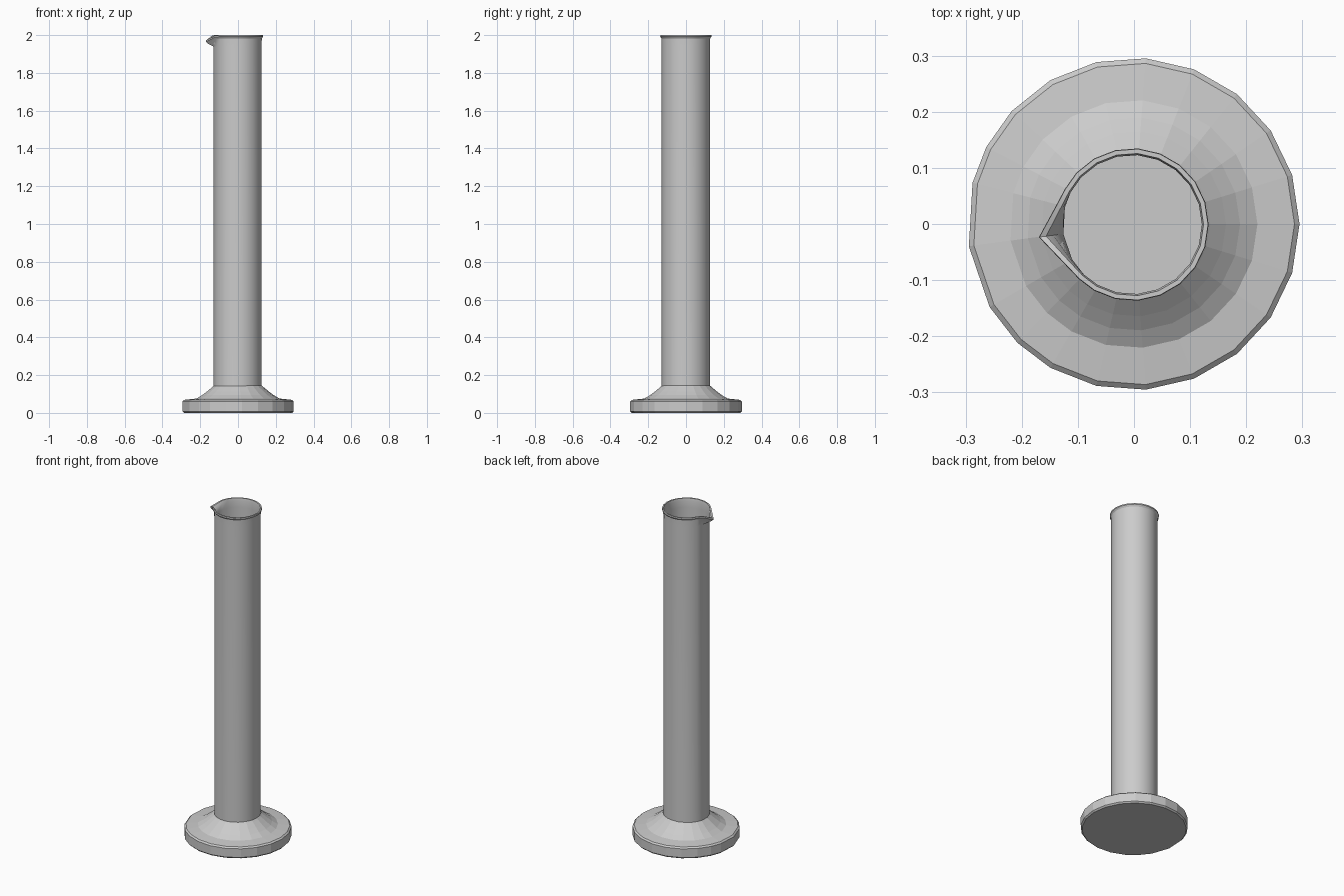
import bpy, bmesh, math

if "Cube" in bpy.data.objects:
    bpy.data.objects.remove(bpy.data.objects["Cube"])

# Shared column angles: 21 sides, slightly uneven around the spout
STEP = 360 / 21
ANGLES = [STEP * k for k in range(-7, 9)] + [152.4, 165.6, 187.7, 210, 225.7]
SPOUT = 18


def lathe(name, rings, center, cap_start=False, cap_end=False, smooth=None):
    """Rings are (radius, z) or (radius, z, spout_radius, spout_z)."""
    bm = bmesh.new()
    rows = []
    for ring in rings:
        row = []
        for i, deg in enumerate(ANGLES):
            r, z = ring[:2]
            if len(ring) == 4:
                w = {0: 1.0, 1: 0.12}.get(abs(i - SPOUT), 0.0)
                r += (ring[2] - r) * w
                z += (ring[3] - z) * w
            a = math.radians(deg)
            row.append(bm.verts.new((center[0] + r * math.cos(a),
                                     center[1] + r * math.sin(a), z)))
        rows.append(row)
    n = len(ANGLES)
    for lo, hi in zip(rows, rows[1:]):
        for i in range(n):
            j = (i + 1) % n
            bm.faces.new((lo[i], lo[j], hi[j], hi[i]))
    if cap_start:
        bm.faces.new(rows[0][::-1])
    if cap_end:
        bm.faces.new(rows[-1])
    mesh = bpy.data.meshes.new(name)
    bm.to_mesh(mesh)
    bm.free()
    obj = bpy.data.objects.new(name, mesh)
    bpy.context.collection.objects.link(obj)
    if smooth:
        bpy.ops.object.select_all(action='DESELECT')
        obj.select_set(True)
        bpy.context.view_layer.objects.active = obj
        bpy.ops.object.shade_smooth_by_angle(angle=math.radians(smooth))
    return obj


# Faceted foot with bevelled edge and sloped collar
lathe("base", [(0.288, 0), (0.296, 0.008), (0.296, 0.061), (0.287, 0.069),
               (0.221, 0.076), (0.19, 0.094), (0.165, 0.113),
               (0.137, 0.136), (0.127, 0.145)],
      (-0.001, 0.0), cap_start=True)

# Hollow tube: outer wall, flared rim with pouring spout, inner wall and floor
lathe("cylinder", [(0.128, 0.14), (0.128, 1.94),
                   (0.129, 1.982, 0.155, 1.953),
                   (0.136, 1.992, 0.168, 1.964),
                   (0.135, 2.0, 0.167, 1.973),
                   (0.127, 2.0, 0.155, 1.974),
                   (0.124, 1.985, 0.142, 1.963),
                   (0.124, 1.945), (0.124, 0.08)],
      (-0.003, -0.001), cap_end=True, smooth=30)
